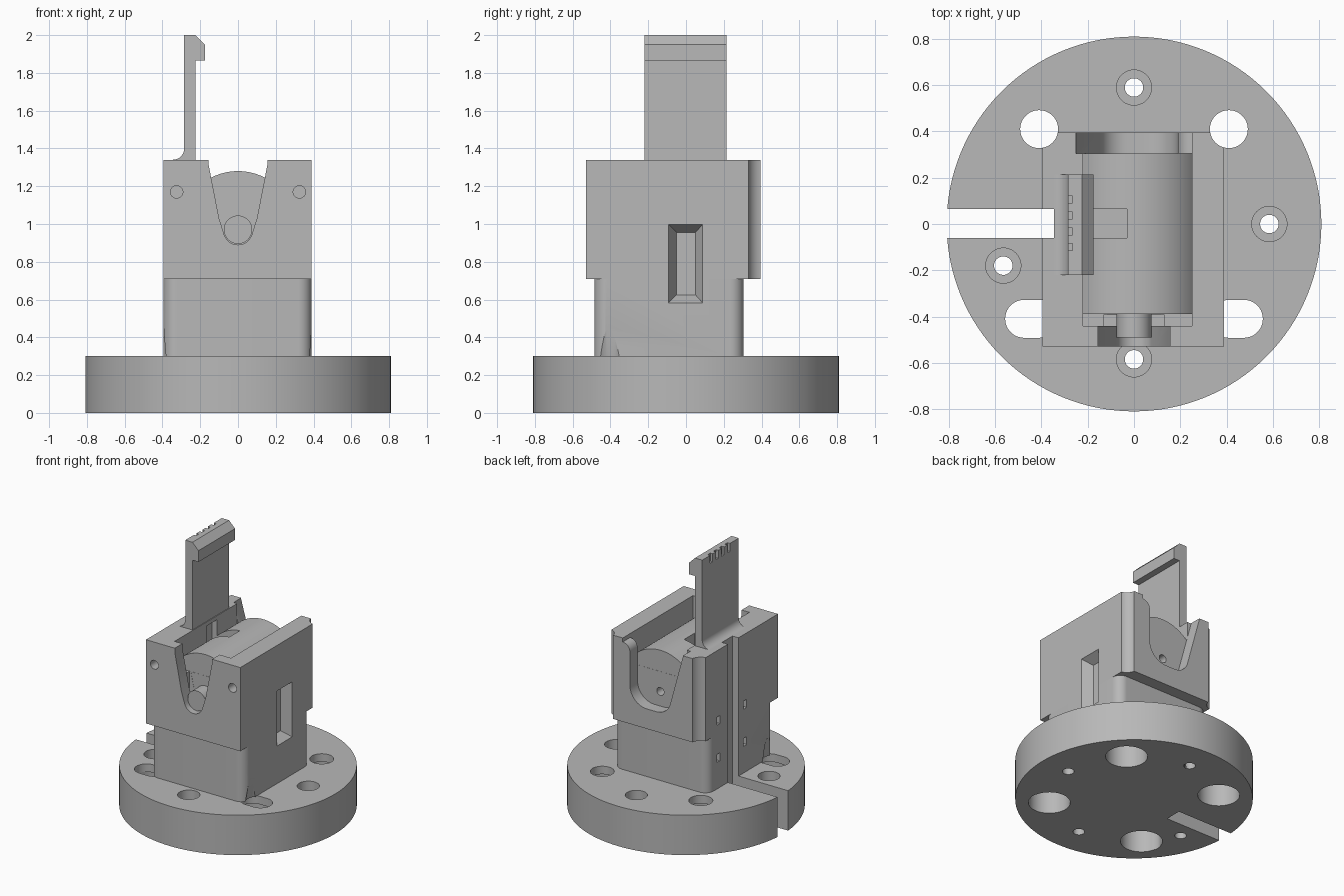
import bpy, bmesh, math
from mathutils import Vector, Matrix

if "Cube" in bpy.data.objects:
    bpy.data.objects.remove(bpy.data.objects["Cube"])

GREY = bpy.data.materials.new("light_grey")
GREY.diffuse_color = (0.48, 0.48, 0.48, 1)
GREY.use_nodes = True
GREY.node_tree.nodes["Principled BSDF"].inputs["Base Color"].default_value = GREY.diffuse_color


def finish(name, bm):
    bmesh.ops.recalc_face_normals(bm, faces=bm.faces)
    me = bpy.data.meshes.new(name)
    bm.to_mesh(me)
    bm.free()
    me.materials.append(GREY)
    ob = bpy.data.objects.new(name, me)
    bpy.context.collection.objects.link(ob)
    return ob


def prism(name, pts, a, b, axis="z"):
    """Extrude a 2D outline from a to b along z (points x,y) or y (points x,z)."""
    bm = bmesh.new()
    place = (lambda p, t: (p[0], p[1], t)) if axis == "z" else (lambda p, t: (p[0], t, p[1]))
    face = bm.faces.new([bm.verts.new(place(p, a)) for p in pts])
    new = bmesh.ops.extrude_face_region(bm, geom=[face])["geom"]
    step = Vector(place((0, 0), b - a))
    bmesh.ops.translate(bm, vec=step, verts=[v for v in new if isinstance(v, bmesh.types.BMVert)])
    return finish(name, bm)


def box(name, x0, x1, y0, y1, z0, z1):
    return prism(name, [(x0, y0), (x1, y0), (x1, y1), (x0, y1)], z0, z1)


def arc(cx, cy, r, a0, a1, n):
    return [(cx + r * math.cos(math.radians(a0 + (a1 - a0) * i / n)),
             cy + r * math.sin(math.radians(a0 + (a1 - a0) * i / n))) for i in range(n + 1)]


def rod(name, cx, cy, r, a, b, axis="z", n=48):
    return prism(name, arc(cx, cy, r, 0, 360, n)[:-1], a, b, axis)


def slot(name, x0, x1, y, r, a, b):
    return prism(name, arc(x1, y, r, -90, 90, 20) + arc(x0, y, r, 90, 270, 20), a, b)


def cut(target, makers):
    """Subtract freshly made cutters one by one, then discard them."""
    for make in makers:
        c = make()
        c.hide_render = True
        m = target.modifiers.new("cut", "BOOLEAN")
        m.operation, m.solver, m.object = "DIFFERENCE", "EXACT", c
        bpy.context.view_layer.objects.active = target
        bpy.ops.object.modifier_apply(modifier=m.name)
        bpy.data.objects.remove(c)


# Shared cutters
wire_slot = lambda: box("c", -1, -0.345, -0.06, 0.065, -0.1, 1.5)
latch_pocket = lambda: box("c", -0.26, -0.03, -0.06, 0.065, 1.12, 1.31)
rear_bore = lambda: rod("c", 0, 0.97, 0.03, 0.2, 0.5, "y", 24)


def window():
    # tapered pocket in the right side
    bm = bmesh.new()
    for x, y0, y1, z0, z1 in ((0.395, -0.095, 0.09, 0.58, 1.0), (0.32, -0.05, 0.05, 0.625, 0.955)):
        for y, z in ((y0, z0), (y1, z0), (y1, z1), (y0, z1)):
            bm.verts.new((x, y, z))
    bmesh.ops.convex_hull(bm, input=bm.verts)
    return finish("c", bm)


def relief(s):
    # tapered screw clearance in the lower front corners
    bm = bmesh.new()
    bmesh.ops.create_cone(bm, cap_ends=True, segments=40, radius1=0.089, radius2=0.06, depth=0.19,
                          matrix=Matrix.Translation((s * 0.45, -0.41, 0.355)))
    return finish("c", bm)


tie_holes = [lambda y=y, z=z: box("c", -0.5, -0.34, y - 0.018, y + 0.018, z - 0.03, z + 0.03)
             for y in (-0.14, 0.18) for z in (0.53, 0.81)]

# Round base with slot, screw holes and counterbores
base = rod("base_disc", 0, 0, 0.81, 0, 0.3, n=128)
cuts = [wire_slot]
for x, y in ((0, 0.59), (0.585, 0), (0, -0.585), (-0.565, -0.18)):
    cuts += [lambda x=x, y=y: rod("c", x, y, 0.04, -0.1, 0.5, n=32),
             lambda x=x, y=y: rod("c", x, y, 0.076, 0.12, 0.5)]
for s in (-1, 1):
    cuts += [lambda s=s: rod("c", s * 0.41, 0.41, 0.082, -0.1, 0.5),
             lambda s=s: slot("c", min(s * 0.41, s * 0.475), max(s * 0.41, s * 0.475), -0.41, 0.082, -0.1, 0.5)]
    cuts += [lambda s=s, y=y: rod("c", s * 0.41, y, 0.143, -0.1, 0.24) for y in (-0.41, 0.41)]
cut(base, cuts)

# Lower housing with rounded corners
r = 0.07
outline = (arc(0.39 - r, 0.305 - r, r, 0, 90, 10) + arc(-0.395 + r, 0.305 - r, r, 90, 180, 10)
           + arc(-0.395 + r, -0.485 + r, r, 180, 270, 10) + arc(0.39 - r, -0.485 + r, r, 270, 360, 10))
lower = prism("lower_housing", outline, 0.3, 0.71)
cut(lower, [wire_slot, window, lambda: relief(-1), lambda: relief(1)] + tie_holes)

# Upper housing with notches, cavity and screw holes
upper = box("upper_housing", -0.395, 0.39, -0.53, 0.395, 0.71, 1.34)
front_notch = ([(0.155, 1.5), (0.155, 1.31), (0.1, 1.03)] + arc(0, 0.967, 0.077, -10, -170, 14)
               + [(-0.1, 1.03), (-0.155, 1.31), (-0.155, 1.5)])
rear_notch = ([(0.25, 1.5), (0.25, 1.32)] + arc(0.25, 1.25, 0.06, 90, 180, 6)
              + arc(0.05, 1.0, 0.14, 0, -90, 8) + arc(-0.03, 0.98, 0.12, -90, -170, 8)
              + [(-0.25, 1.33), (-0.25, 1.5)])
cuts = [wire_slot, window,
        lambda: prism("c", front_notch, -0.6, -0.39, "y"),
        lambda: prism("c", rear_notch, 0.305, 0.5, "y"),
        lambda: box("c", -0.22, 0.25, -0.44, 0.305, 1.12, 1.5),
        lambda: box("c", -0.13, 0.13, -0.44, -0.391, 0.92, 1.5),
        latch_pocket, rear_bore]
for s in (-1, 1):
    cuts += [lambda s=s: rod("c", s * 0.41, 0.41, 0.082, 0.5, 1.5),
             lambda s=s: rod("c", s * 0.325, 1.17, 0.033, -0.6, -0.45, "y", 32)]
cut(upper, cuts + tie_holes)

# Rounded core between the walls, with its front stub
core = rod("cylinder_core", 0, 0.97, 0.31, -0.389, 0.304, "y", 96)
cut(core, [latch_pocket, rear_bore])
stub = rod("front_stub", 0, 0.97, 0.075, -0.49, -0.38, "y", 40)

# Spring latch: upright, hooked head, curved foot and thumb grooves
profile = ([(-0.225, 1.31), (-0.225, 1.865), (-0.175, 1.865), (-0.175, 1.95), (-0.225, 2.0), (-0.285, 2.0)]
           + arc(-0.345, 1.4, 0.06, 0, -90, 10) + [(-0.345, 1.31)])
latch = prism("spring_latch", profile, -0.22, 0.215, "y")
cut(latch, [lambda y=y: box("c", -0.3, -0.265, y - 0.015, y + 0.015, 1.94, 2.1)
            for y in (-0.1, -0.032, 0.036, 0.105)] + [latch_pocket])

# Smooth the round surfaces, keep the machined edges crisp
for ob in bpy.context.collection.objects:
    bpy.ops.object.select_all(action="DESELECT")
    ob.select_set(True)
    bpy.context.view_layer.objects.active = ob
    bpy.ops.object.shade_smooth_by_angle(angle=math.radians(25))
